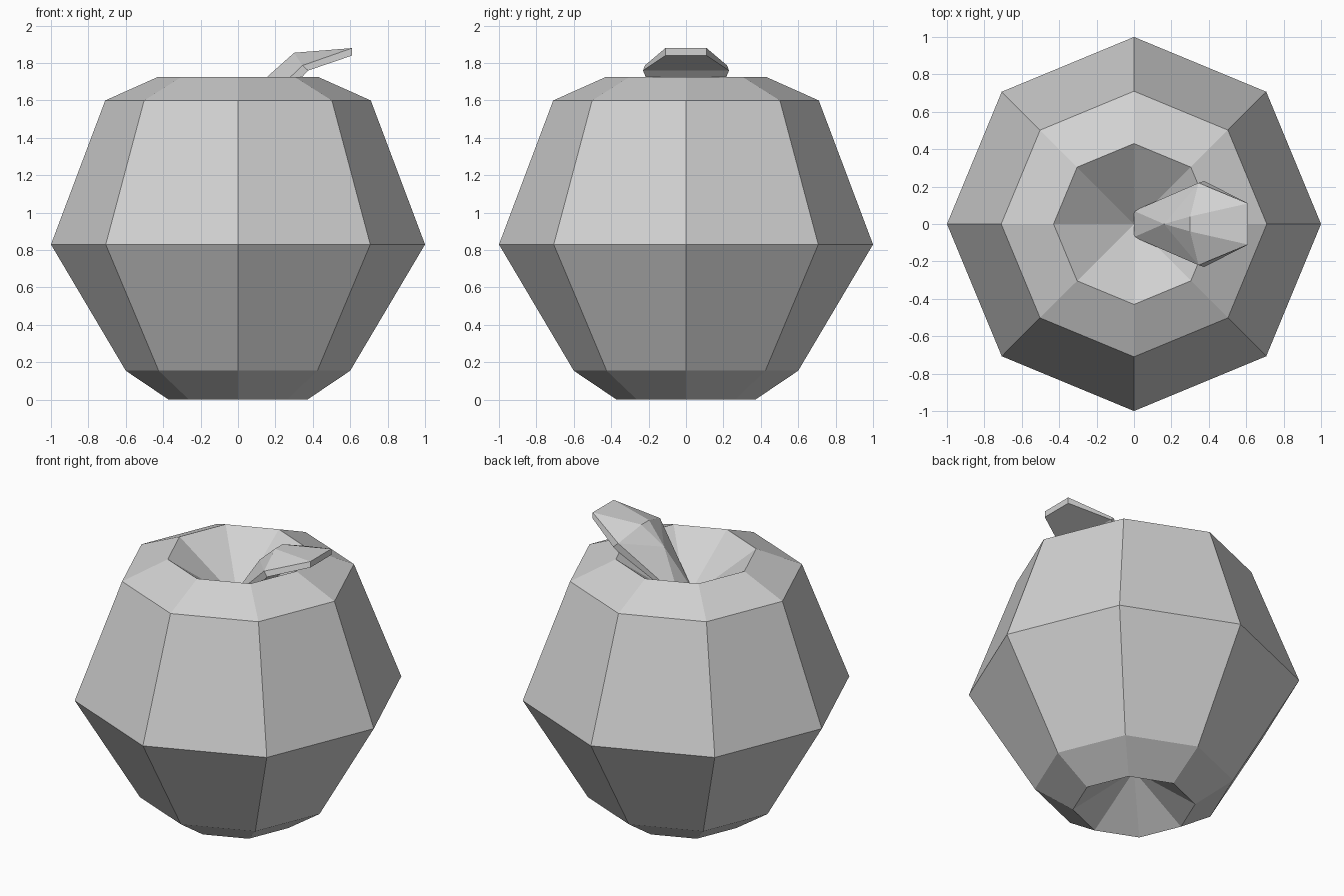
import bpy
import bmesh
from math import cos, sin, tau

SIDES = 8

cube = bpy.data.objects.get("Cube")
if cube:
    bpy.data.objects.remove(cube, do_unlink=True)

grey = bpy.data.materials.new("light_grey")
grey.use_nodes = True
colour = (0.64, 0.64, 0.64, 1)
grey.diffuse_color = colour
grey.node_tree.nodes["Principled BSDF"].inputs["Base Color"].default_value = colour


def finish(bm, name):
    """Turn a bmesh into a flat-shaded grey object."""
    bmesh.ops.recalc_face_normals(bm, faces=bm.faces)
    mesh = bpy.data.meshes.new(name)
    bm.to_mesh(mesh)
    bm.free()
    mesh.materials.append(grey)
    obj = bpy.data.objects.new(name, mesh)
    bpy.context.collection.objects.link(obj)
    return obj


def lathe(name, bottom, profile, top):
    """Stack octagonal rings and close both ends with a sunken point."""
    bm = bmesh.new()
    rings = []
    for r, z in profile:
        rings.append([bm.verts.new((r * cos(tau * i / SIDES), r * sin(tau * i / SIDES), z))
                      for i in range(SIDES)])
    low, high = bm.verts.new((0, 0, bottom)), bm.verts.new((0, 0, top))
    for i in range(SIDES):
        j = (i + 1) % SIDES
        for a, b in zip(rings, rings[1:]):
            bm.faces.new((a[i], a[j], b[j], b[i]))
        bm.faces.new((low, rings[0][j], rings[0][i]))
        bm.faces.new((high, rings[-1][i], rings[-1][j]))
    return finish(bm, name)


# Fruit body with a dimple above and below
lathe("fruit_body", 0.25,
      [(0.37, 0), (0.6, 0.155), (1, 0.83), (0.71, 1.6), (0.43, 1.725)], 1.42)

# Folded leaf growing out of the upper dimple: points of its left and right halves
bm = bmesh.new()
points = {
    "base": (0, 0.07, 1.46), "wide": (0.345, 0.22, 1.787), "tip": (0.61, 0.11, 1.88),
    "ridge": (0.3, 0.04, 1.855),
    "low_base": (0.02, 0.07, 1.38), "low_wide": (0.375, 0.23, 1.76), "low_tip": (0.61, 0.11, 1.84),
}
left = {k: bm.verts.new(p) for k, p in points.items()}
right = {k: bm.verts.new((x, -y, z)) for k, (x, y, z) in points.items()}
peak = bm.verts.new((0.16, 0, 1.73))

for half in (left, right):
    for names in (("ridge", "wide", "tip"), ("base", "wide", "low_wide", "low_base"),
                  ("wide", "tip", "low_tip", "low_wide")):
        bm.faces.new([half[n] for n in names])
    bm.faces.new((peak, half["base"], half["wide"]))
    bm.faces.new((peak, half["wide"], half["ridge"]))

# Strips that join the two halves
for a, b in (("ridge", "tip"), ("tip", "low_tip"), ("low_tip", "low_wide"),
             ("low_wide", "low_base"), ("low_base", "base")):
    bm.faces.new((left[a], left[b], right[b], right[a]))
for name in ("base", "ridge"):
    bm.faces.new((peak, left[name], right[name]))
finish(bm, "leaf")
